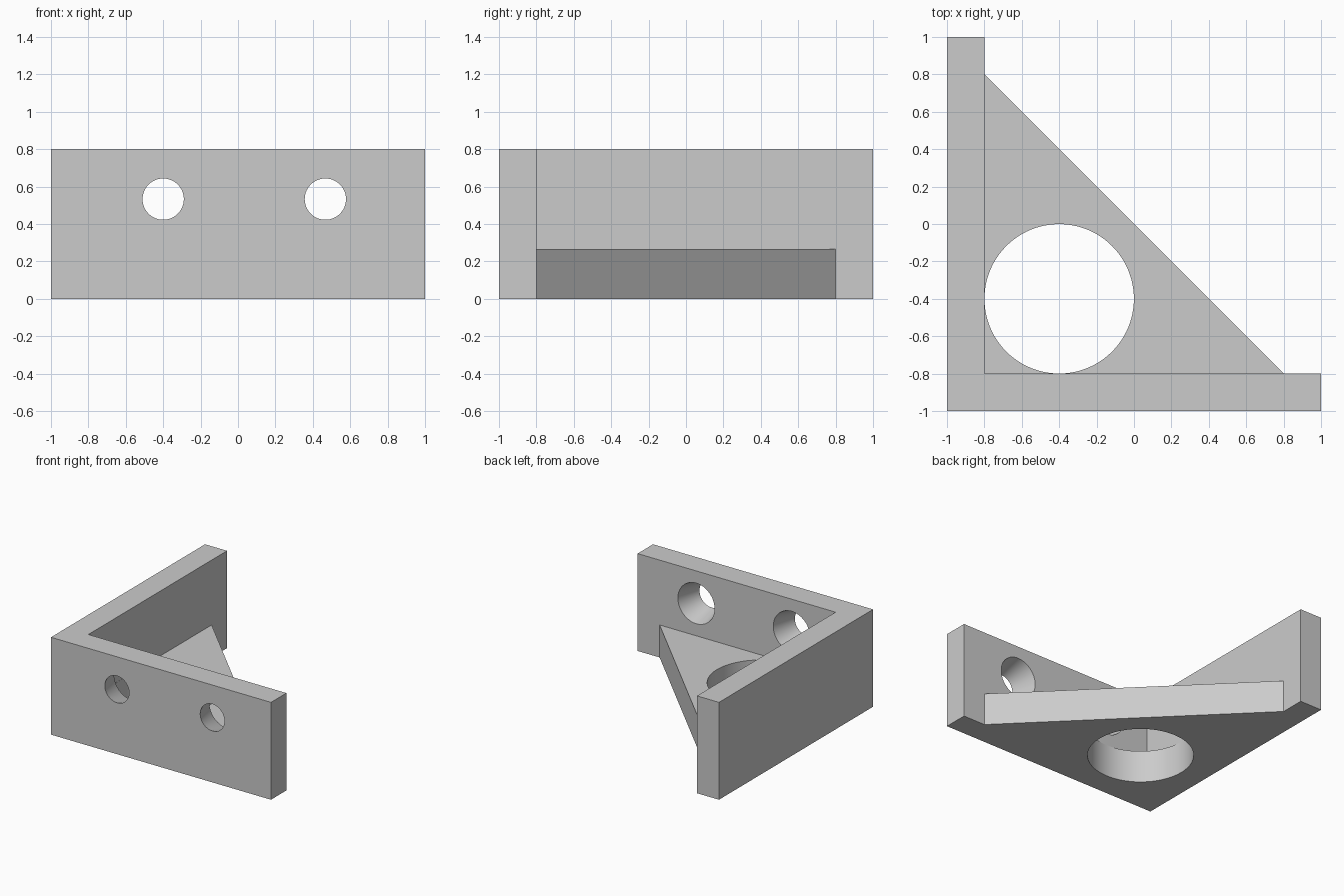
import bpy
import bmesh
import math
from mathutils import Matrix

cube = bpy.data.objects.get("Cube")
if cube:
    bpy.data.objects.remove(cube, do_unlink=True)

GREY = (0.6, 0.6, 0.6, 1.0)
grey = bpy.data.materials.new("plain_grey")
grey.use_nodes = True
grey.diffuse_color = GREY
grey.node_tree.nodes["Principled BSDF"].inputs["Base Color"].default_value = GREY


def add_object(name, bm):
    bmesh.ops.recalc_face_normals(bm, faces=bm.faces)
    mesh = bpy.data.meshes.new(name)
    bm.to_mesh(mesh)
    bm.free()
    obj = bpy.data.objects.new(name, mesh)
    bpy.context.collection.objects.link(obj)
    mesh.materials.append(grey)
    return obj


def prism(name, outline, height):
    """Extrude a plan outline upwards from the ground."""
    bm = bmesh.new()
    face = bm.faces.new([bm.verts.new((x, y, 0)) for x, y in outline])
    top = bmesh.ops.extrude_face_region(bm, geom=[face])["geom"]
    verts = [v for v in top if isinstance(v, bmesh.types.BMVert)]
    bmesh.ops.translate(bm, verts=verts, vec=(0, 0, height))
    return add_object(name, bm)


def drill(target, location, r1, r2, depth, tilt=0.0):
    """Cut a round or tapered hole and discard the cutter."""
    bm = bmesh.new()
    matrix = Matrix.Translation(location) @ Matrix.Rotation(tilt, 4, "X")
    bmesh.ops.create_cone(bm, cap_ends=True, segments=96, radius1=r1,
                          radius2=r2, depth=depth, matrix=matrix)
    cutter = add_object("hole_cutter", bm)
    cutter.hide_render = True
    mod = target.modifiers.new("hole", "BOOLEAN")
    mod.operation = "DIFFERENCE"
    mod.solver = "EXACT"
    mod.object = cutter
    bpy.context.view_layer.objects.active = target
    bpy.ops.object.modifier_apply(modifier=mod.name)
    bpy.data.objects.remove(cutter, do_unlink=True)


# Two upright walls meeting in a corner
walls = prism("corner_walls", [(-1, -1), (1, -1), (1, -0.8),
                               (-0.8, -0.8), (-0.8, 1), (-1, 1)], 0.8)

# Screw holes through the front wall, widening towards the inside
for x in (-0.4, 0.467):
    drill(walls, (x, -0.9, 0.533), 0.082, 0.195, 0.4, -math.pi / 2)

# Triangular floor plate with a large round opening
plate = prism("floor_plate", [(-0.8, -0.8), (0.8, -0.8), (-0.8, 0.8)], 0.267)
drill(plate, (-0.4, -0.4, 0.13), 0.3995, 0.3995, 0.6)

# Smooth hole walls, crisp edges
for obj in (walls, plate):
    bpy.ops.object.select_all(action="DESELECT")
    obj.select_set(True)
    bpy.context.view_layer.objects.active = obj
    bpy.ops.object.shade_smooth_by_angle(angle=math.radians(30))
